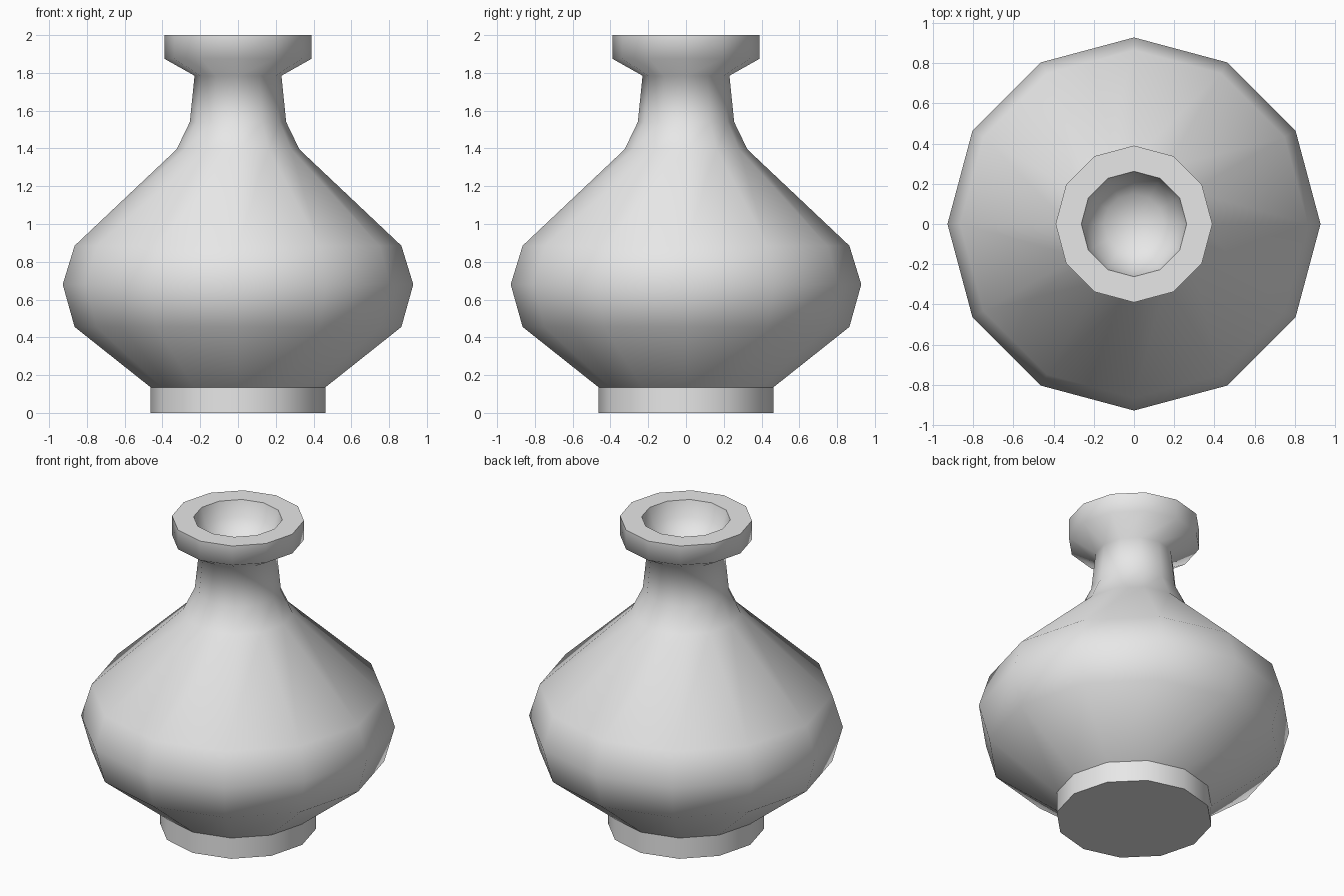
import bpy
import bmesh
import math

SIDES = 12

old = bpy.data.objects.get("Cube")
if old:
    bpy.data.objects.remove(old, do_unlink=True)

# Plain grey clay
clay = bpy.data.materials.new("grey_clay")
clay.use_nodes = True
clay.diffuse_color = (0.8, 0.8, 0.8, 1)
clay.node_tree.nodes["Principled BSDF"].inputs["Base Color"].default_value = (0.8, 0.8, 0.8, 1)

# Outline as (radius, height, crease): foot, belly, neck, rim, hollow
profile = [
    (0, 0, False), (0.462, 0, True), (0.462, 0.135, True),
    (0.865, 0.455, False), (0.928, 0.68, False), (0.865, 0.885, False),
    (0.325, 1.395, False), (0.255, 1.54, False), (0.23, 1.785, False),
    (0.39, 1.875, False), (0.39, 2, True), (0.262, 2, True),
    (0.235, 1.9, False), (0.15, 1.81, False), (0, 1.78, False),
]


def make_ring(bm, radius, z):
    """One point at a pole, otherwise a ring of points."""
    if radius == 0:
        return [bm.verts.new((0, 0, z))] * SIDES
    angles = [math.tau * i / SIDES for i in range(SIDES)]
    return [bm.verts.new((radius * math.cos(a), radius * math.sin(a), z)) for a in angles]


# Turn the outline into the vase
bm = bmesh.new()
rings = [make_ring(bm, r, z) for r, z, _ in profile]
for low, high in zip(rings, rings[1:]):
    for i in range(SIDES):
        j = (i + 1) % SIDES
        corners = dict.fromkeys((low[i], low[j], high[j], high[i]))
        bm.faces.new(list(corners)).smooth = True

# Crease the foot and the lip
for ring, (_, _, crease) in zip(rings, profile):
    if crease:
        for i in range(SIDES):
            bm.edges.get((ring[i], ring[(i + 1) % SIDES])).smooth = False

bmesh.ops.recalc_face_normals(bm, faces=bm.faces)
mesh = bpy.data.meshes.new("vase")
bm.to_mesh(mesh)
bm.free()
mesh.materials.append(clay)
vase = bpy.data.objects.new("vase", mesh)
bpy.context.collection.objects.link(vase)
